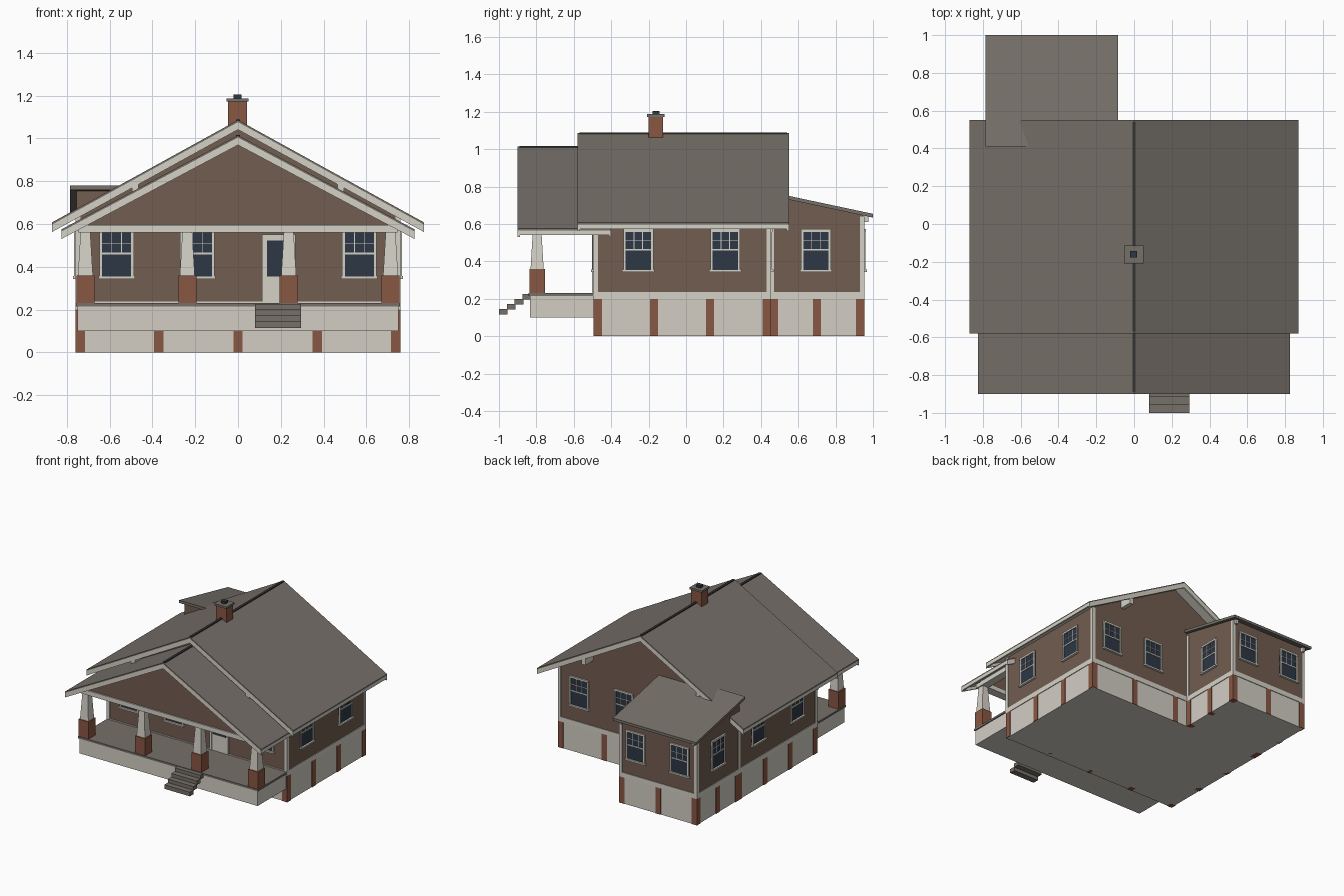
import bpy
import bmesh
from math import radians
from mathutils import Matrix, Vector

cube = bpy.data.objects.get("Cube")
if cube:
    bpy.data.objects.remove(cube, do_unlink=True)


def material(name, r, g, b):
    m = bpy.data.materials.new(name)
    m.use_nodes = True
    m.diffuse_color = (r, g, b, 1)
    shader = m.node_tree.nodes["Principled BSDF"]
    shader.inputs["Base Color"].default_value = (r, g, b, 1)
    shader.inputs["Roughness"].default_value = 0.9
    return m


SHINGLE = material("grey shingle", 0.18, 0.16, 0.14)
SIDING = material("brown siding", 0.17, 0.11, 0.08)
BRICK = material("red brick", 0.25, 0.095, 0.057)
TRIM = material("cream trim", 0.66, 0.64, 0.57)
PLASTER = material("pale plaster", 0.65, 0.61, 0.55)
GLASS = material("dark glass", 0.026, 0.038, 0.06)
DARK = material("dark ridge", 0.035, 0.033, 0.03)


def add_box(bm, x0, x1, y0, y1, z0, z1, index=0, taper=1):
    centre = Vector(((x0 + x1) / 2, (y0 + y1) / 2, (z0 + z1) / 2))
    size = Matrix.Diagonal((x1 - x0, y1 - y0, z1 - z0, 1))
    verts = bmesh.ops.create_cube(bm, size=1, matrix=Matrix.Translation(centre) @ size)["verts"]
    for v in verts:
        if v.co.z > centre.z:
            v.co.x = centre.x + (v.co.x - centre.x) * taper
            v.co.y = centre.y + (v.co.y - centre.y) * taper
        for f in v.link_faces:
            f.material_index = index


def finish(name, bm, *mats):
    bmesh.ops.recalc_face_normals(bm, faces=bm.faces)
    mesh = bpy.data.meshes.new(name)
    bm.to_mesh(mesh)
    bm.free()
    for m in mats:
        mesh.materials.append(m)
    ob = bpy.data.objects.new(name, mesh)
    bpy.context.collection.objects.link(ob)
    return ob


def box(name, mat, *bounds, taper=1):
    bm = bmesh.new()
    add_box(bm, *bounds, taper=taper)
    return finish(name, bm, mat)


def prism(name, mat, profile, axis, start, end):
    """Extrude a profile along x (profile in y, z) or y (profile in x, z)."""
    bm = bmesh.new()
    place = (lambda a, b: (start, a, b)) if axis == "x" else (lambda a, b: (a, start, b))
    face = bm.faces.new([bm.verts.new(place(a, b)) for a, b in profile])
    moved = bmesh.ops.extrude_face_region(bm, geom=[face])["geom"]
    step = Vector((end - start, 0, 0)) if axis == "x" else Vector((0, end - start, 0))
    bmesh.ops.translate(bm, vec=step, verts=[g for g in moved if isinstance(g, bmesh.types.BMVert)])
    return finish(name, bm, mat)


def gable_roof(name, ridge, half, eave, y0, y1):
    def layer(part, mat, top, bottom, ya, yb):
        prism(f"{name}_{part}", mat, [(-half, eave - top), (0, ridge - top), (half, eave - top),
              (half, eave - bottom), (0, ridge - bottom), (-half, eave - bottom)], "y", ya, yb)
    layer("shingles", SHINGLE, 0, 0.01, y0, y1)
    layer("soffit", TRIM, 0.01, 0.022, y0 + 0.012, y1 - 0.012)
    layer("front_bargeboard", TRIM, 0.01, 0.045, y0, y0 + 0.012)
    layer("back_bargeboard", TRIM, 0.01, 0.045, y1 - 0.012, y1)
    for side in (-1, 1):
        xs = sorted((side * half, side * (half - 0.012)))
        box(f"{name}_eave_fascia", TRIM, *xs, y0, y1, eave - 0.034, eave - 0.008)
    box(f"{name}_ridge_cap", DARK, -0.009, 0.009, y0 + 0.01, y1 - 0.01, ridge - 0.01, ridge + 0.002)


def place(ob, x, y, facing):
    ob.location = (x, y, 0)
    ob.rotation_euler.z = radians(facing)


def window(x, y, facing):
    """Six small panes above one large pane; local -y points out of the wall."""
    w, low, high, mid = 0.08, 0.352, 0.57, 0.462
    bm = bmesh.new()
    add_box(bm, -w, w, -0.004, 0.004, low, high, 1)
    for s in (-1, 1):
        add_box(bm, *sorted((s * w, s * (w - 0.012))), -0.011, 0, low, high)
        add_box(bm, s * 0.023 - 0.002, s * 0.023 + 0.002, -0.007, 0, mid, high)
    add_box(bm, -w, w, -0.012, 0, high - 0.012, high + 0.002)
    add_box(bm, -w - 0.006, w + 0.006, -0.017, 0, low - 0.008, low + 0.004)
    add_box(bm, -w, w, -0.008, 0, mid - 0.004, mid + 0.004)
    add_box(bm, -w, w, -0.007, 0, 0.508, 0.512)
    place(finish("window", bm, TRIM, GLASS), x, y, facing)


# Main body: extents of house and rear wing
HX, FRONT, BACK = 0.755, -0.49, 0.45
WING_X, WING_BACK = -0.11, 0.95
box("foundation", PLASTER, -HX, HX, FRONT, BACK, 0, 0.2)
box("wing_foundation", PLASTER, -HX, WING_X, BACK - 0.01, WING_BACK, 0, 0.2)
box("water_table", TRIM, -HX - 0.005, HX + 0.005, FRONT - 0.005, BACK + 0.005, 0.2, 0.237)
box("wing_water_table", TRIM, -HX - 0.005, WING_X + 0.005, BACK, WING_BACK + 0.005, 0.2, 0.237)
prism("main_walls", SIDING, [(-HX, 0.23), (HX, 0.23), (HX, 0.65), (0, 1.066), (-HX, 0.65)],
      "y", FRONT, BACK)


def shed(y):
    return 0.78 - 0.213 * (y - 0.41)


prism("wing_walls", SIDING, [(0.435, 0.23), (WING_BACK, 0.23), (WING_BACK, shed(WING_BACK) - 0.018),
      (0.435, shed(0.435) - 0.018)], "x", -HX, WING_X)

# Brick foundation piers
piers = [(x, FRONT + 0.018) for x in (-0.738, -0.37, 0, 0.37, 0.738)]
piers += [(s * 0.738, y) for s in (-1, 1) for y in (-0.171, 0.129, 0.432)]
piers += [(x, 0.432) for x in (0, 0.37)]
piers += [(x, y) for x in (-0.738, -0.127) for y in (0.47, 0.70, 0.932)] + [(-0.432, 0.932)]
for x, y in piers:
    box("foundation_pier", BRICK, x - 0.022, x + 0.022, y - 0.022, y + 0.022, 0, 0.2)

# Corner boards
corners = [(sx * 0.748, y, 0.645) for sx in (-1, 1) for y in (FRONT + 0.007, BACK - 0.007)]
corners += [(-0.748, 0.943, 0.64), (-0.117, 0.943, 0.64), (-0.117, 0.458, 0.73)]
for x, y, top in corners:
    box("corner_board", TRIM, x - 0.012, x + 0.012, y - 0.012, y + 0.012, 0.235, top)

# Roofs
gable_roof("main_roof", 1.086, 0.87, 0.607, -0.58, 0.55)
gable_roof("porch_roof", 1.014, 0.825, 0.575, -0.90, -0.40)
prism("wing_roof", SHINGLE, [(0.41, shed(0.41)), (1, shed(1)), (1, shed(1) - 0.02),
      (0.41, shed(0.41) - 0.02)], "x", -0.785, -0.085)
for x in (-0.48, 0.48):
    for y0, y1 in ((-0.575, FRONT), (BACK, 0.545)):
        box("gable_bracket", TRIM, x - 0.016, x + 0.016, y0, y1, 0.735, 0.80)
for x in (-0.74, -0.127):
    box("wing_rafter_end", TRIM, x - 0.01, x + 0.01, WING_BACK, 0.975, 0.61, 0.645)

# Porch: base, deck, beams, gable and columns
box("porch_base", PLASTER, -0.75, 0.75, -0.835, FRONT, 0.1, 0.215)
box("porch_deck", SHINGLE, -0.757, 0.757, -0.842, FRONT, 0.215, 0.23)
box("porch_front_beam", TRIM, -0.745, 0.745, -0.835, -0.77, 0.56, 0.595)
for s in (-1, 1):
    box("porch_side_beam", TRIM, *sorted((s * 0.745, s * 0.685)), -0.78, FRONT, 0.56, 0.595)
prism("porch_gable", SIDING, [(-0.75, 0.592), (0.75, 0.592), (0, 0.992)], "y", -0.825, -0.79)
for x in (-0.713, -0.237, 0.237, 0.713):
    box("porch_pier", BRICK, x - 0.042, x + 0.042, -0.838, -0.754, 0.23, 0.36)
    box("porch_column", TRIM, x - 0.035, x + 0.035, -0.831, -0.761, 0.36, 0.565, taper=0.65)

# Front steps
for i in range(4):
    y, z = -1 + 0.042 * i, 0.115 + 0.027 * i
    box("front_step", SHINGLE, 0.08, 0.295, y, y + 0.046, z, z + 0.031)

# Windows on every wall
for x in (-0.567, -0.19, 0.567):
    window(x, FRONT, 0)
for y in (-0.255, 0.21):
    window(HX, y, 90)
    window(-HX, y, -90)
for x in (0.58, 0.205):
    window(x, BACK, 180)
for x in (-0.245, -0.615):
    window(x, WING_BACK, 180)
window(WING_X, 0.695, 90)
window(-HX, 0.695, -90)

# Front door
door = bmesh.new()
add_box(door, -0.062, 0.062, -0.006, 0, 0.235, 0.535)
add_box(door, -0.055, 0.055, -0.009, 0, 0.355, 0.522, 1)
for s in (-1, 1):
    add_box(door, *sorted((s * 0.062, s * 0.078)), -0.012, 0, 0.235, 0.55)
add_box(door, -0.078, 0.078, -0.013, 0, 0.532, 0.55)
place(finish("front_door", door, TRIM, GLASS), 0.19, FRONT, 0)

# Chimney
box("chimney_stack", BRICK, -0.046, 0.043, -0.2, -0.122, 1.03, 1.175)
box("chimney_cap", SHINGLE, -0.053, 0.05, -0.208, -0.114, 1.172, 1.187)
box("chimney_flue", GLASS, -0.02, 0.016, -0.178, -0.143, 1.185, 1.205)
